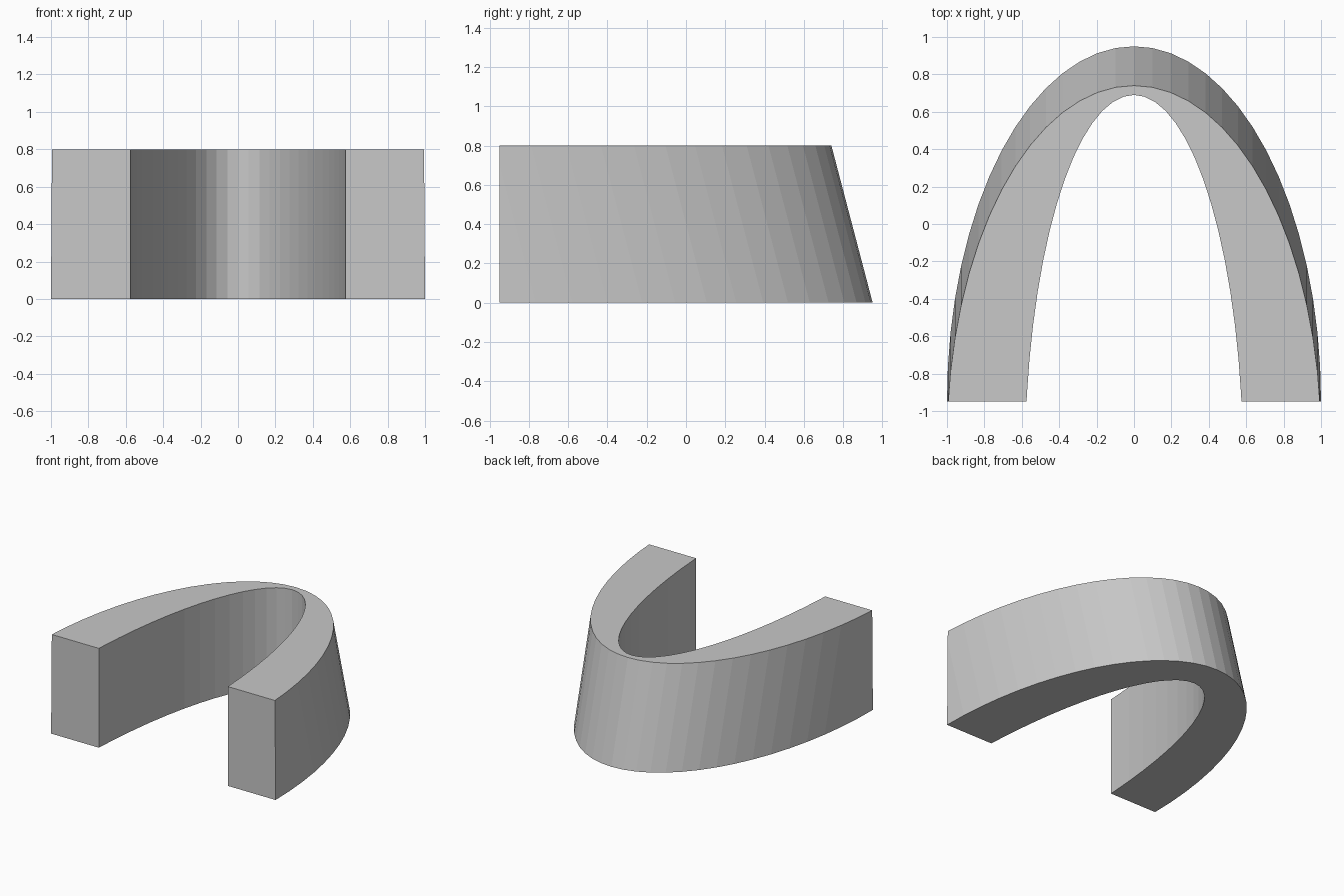
import bpy, bmesh, math

cube = bpy.data.objects.get("Cube")
if cube:
    bpy.data.objects.remove(cube, do_unlink=True)

SEGMENTS = 64
HEIGHT = 0.8
FRONT = -0.95

grey = bpy.data.materials.new("plain grey")
grey.use_nodes = True
colour = (0.58, 0.58, 0.58, 1)
grey.diffuse_color = colour
grey.node_tree.nodes["Principled BSDF"].inputs["Base Color"].default_value = colour

bm = bmesh.new()


def ellipse(half_x, half_y, centre_y, z):
    """Ring of vertices on a horizontal ellipse."""
    angles = [math.tau * i / SEGMENTS for i in range(SEGMENTS)]
    return [bm.verts.new((half_x * math.cos(a), centre_y + half_y * math.sin(a), z))
            for a in angles]


# Outer wall leans forward, inner wall is upright
rings = [
    ellipse(1.0, 1.9, FRONT, 0),
    ellipse(1.0, 1.9, FRONT - 0.21, HEIGHT),
    ellipse(0.584, 1.99, -1.3, HEIGHT),
    ellipse(0.584, 1.99, -1.3, 0),
]
for r, ring in enumerate(rings):
    following = rings[(r + 1) % len(rings)]
    for i in range(SEGMENTS):
        j = (i + 1) % SEGMENTS
        bm.faces.new((ring[i], ring[j], following[j], following[i]))

# Cut the front straight, leaving two legs, and close their ends
bmesh.ops.bisect_plane(bm, geom=bm.verts[:] + bm.edges[:] + bm.faces[:],
                       plane_co=(0, FRONT, 0), plane_no=(0, -1, 0),
                       clear_outer=True, dist=1e-5)
bmesh.ops.holes_fill(bm, edges=[e for e in bm.edges if e.is_boundary], sides=0)
bmesh.ops.recalc_face_normals(bm, faces=bm.faces[:])

mesh = bpy.data.meshes.new("curved_arch")
bm.to_mesh(mesh)
bm.free()
mesh.materials.append(grey)
arch = bpy.data.objects.new("curved_arch", mesh)
bpy.context.collection.objects.link(arch)
